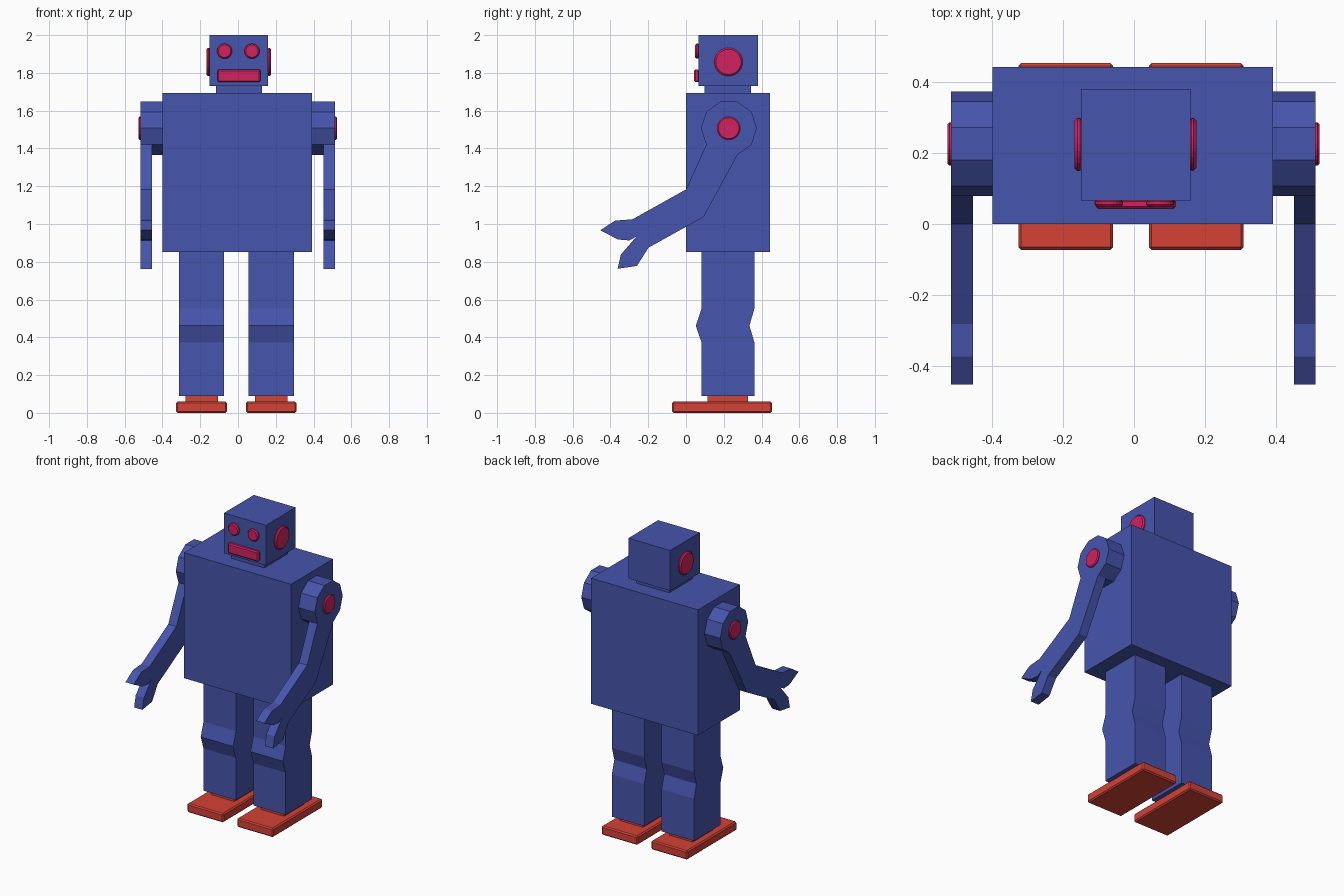
import bpy, bmesh
from math import cos, sin, radians

cube = bpy.data.objects.get("Cube")
if cube:
    bpy.data.objects.remove(cube, do_unlink=True)


def material(name, rgb):
    m = bpy.data.materials.new(name)
    m.use_nodes = True
    m.diffuse_color = (*rgb, 1)
    m.node_tree.nodes["Principled BSDF"].inputs["Base Color"].default_value = (*rgb, 1)
    return m


BLUE = material("body blue", (0.061, 0.089, 0.413))
RED = material("foot red", (0.66, 0.054, 0.037))
PINK = material("trim pink", (0.65, 0.016, 0.115))


def prism(name, points, lo, hi, mat, axis="x", bevel=0.0):
    """Extrude a profile from lo to hi: (y, z) points along x, or (x, z) points along y."""
    bm = bmesh.new()
    place = (lambda p: (lo, *p)) if axis == "x" else (lambda p: (p[0], lo, p[1]))
    face = bm.faces.new([bm.verts.new(place(p)) for p in points])
    step = (hi - lo, 0, 0) if axis == "x" else (0, hi - lo, 0)
    out = bmesh.ops.extrude_face_region(bm, geom=[face])
    moved = [g for g in out["geom"] if isinstance(g, bmesh.types.BMVert)]
    bmesh.ops.translate(bm, verts=moved, vec=step)
    bmesh.ops.recalc_face_normals(bm, faces=bm.faces)
    mesh = bpy.data.meshes.new(name)
    bm.to_mesh(mesh)
    bm.free()
    mesh.materials.append(mat)
    obj = bpy.data.objects.new(name, mesh)
    bpy.context.collection.objects.link(obj)
    if bevel:
        mod = obj.modifiers.new("edge bevel", "BEVEL")
        mod.width, mod.segments = bevel, 1
        mod.limit_method, mod.angle_limit = "ANGLE", radians(40)
    return obj


def box(name, x, y, z, mat, bevel=0.0):
    corners = [(y[0], z[0]), (y[1], z[0]), (y[1], z[1]), (y[0], z[1])]
    return prism(name, corners, x[0], x[1], mat, bevel=bevel)


def ring(a, b, r, n):
    return [(a + r * cos(radians(360 * i / n)), b + r * sin(radians(360 * i / n))) for i in range(n)]


# Torso, neck and head
box("torso", (-0.40, 0.393), (0.0, 0.444), (0.852, 1.693), BLUE)
box("neck", (-0.117, 0.126), (0.098, 0.344), (1.69, 1.735), BLUE)
box("head", (-0.15, 0.16), (0.067, 0.382), (1.73, 2.0), BLUE)
box("mouth", (-0.109, 0.119), (0.043, 0.07), (1.751, 1.818), PINK, 0.007)

# Leg profile with a kinked knee
leg = [(0.082, 0.09), (0.082, 0.373), (0.052, 0.462), (0.082, 0.552), (0.082, 0.855),
       (0.362, 0.855), (0.362, 0.552), (0.336, 0.462), (0.362, 0.373), (0.362, 0.09)]

# Ten-sided shoulder, and the arm hanging from its lower edges
shoulder = ring(0.227, 1.507, 0.148, 10)
arm = [shoulder[8], shoulder[7], shoulder[6],
       (0.0, 1.183), (-0.283, 1.025), (-0.375, 1.018), (-0.454, 0.967),
       (-0.36, 0.918), (-0.30, 0.913), (-0.262, 0.934), (-0.345, 0.838),
       (-0.362, 0.763), (-0.26, 0.778), (-0.198, 0.875), (0.093, 1.037)]

for side, s in (("left", 1), ("right", -1)):
    # Face and ear discs
    prism(side + "_eye", ring(0.0015 + s * 0.0725, 1.915, 0.04, 24), 0.048, 0.07, PINK, "y", 0.007)
    prism(side + "_ear", ring(0.225, 1.858, 0.075, 24), 0.005 + s * 0.15, 0.004 + s * 0.172, PINK, bevel=0.008)

    # Shoulder, arm and shoulder button
    c = -0.0015
    prism(side + "_shoulder", shoulder, c + s * 0.39, c + s * 0.515, BLUE)
    prism(side + "_arm", arm, c + s * 0.454, c + s * 0.515, BLUE)
    prism(side + "_shoulder_button", ring(0.226, 1.507, 0.061, 24), c + s * 0.505, c + s * 0.526, PINK, bevel=0.006)

    # Leg, ankle and foot
    c = -0.0085 + s * 0.1845
    prism(side + "_leg", leg, c - 0.12, c + 0.12, BLUE)
    c += 0.0
    box(side + "_ankle", (c - 0.086, c + 0.086), (0.114, 0.327), (0.055, 0.092), RED)
    box(side + "_foot", (c - 0.134, c + 0.134), (-0.073, 0.455), (0.0, 0.06), RED, 0.008)
